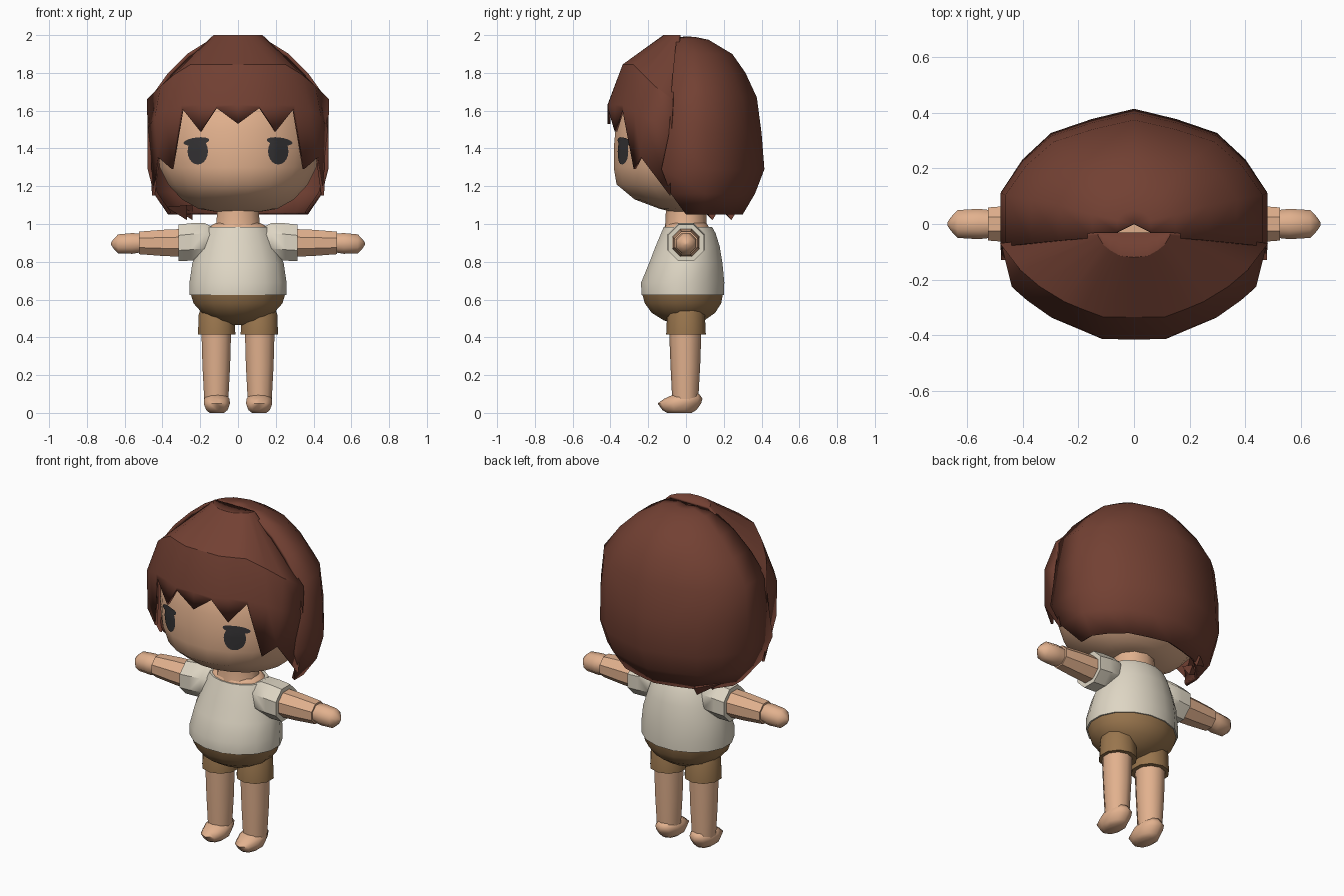
import bpy, bmesh, math
from mathutils import Vector
from mathutils.bvhtree import BVHTree

if "Cube" in bpy.data.objects:
    bpy.data.objects.remove(bpy.data.objects["Cube"])


def material(name, rgb):
    m = bpy.data.materials.new(name)
    m.diffuse_color = (*rgb, 1)
    m.use_nodes = True
    m.node_tree.nodes["Principled BSDF"].inputs["Base Color"].default_value = m.diffuse_color
    return m


SKIN = material("skin", (0.76, 0.44, 0.27))
HAIR = material("brown hair", (0.17, 0.052, 0.033))
SHIRT = material("cream cloth", (0.73, 0.67, 0.55))
SHORTS = material("tan cloth", (0.32, 0.18, 0.075))
EYE = material("eye charcoal", (0.035, 0.033, 0.035))


def finish(bm, name, mat, mirror=False, thick=0, angle=40):
    """Turn a bmesh into a smooth-shaded object."""
    bmesh.ops.remove_doubles(bm, verts=bm.verts, dist=0.0005)
    bmesh.ops.recalc_face_normals(bm, faces=bm.faces)
    mesh = bpy.data.meshes.new(name)
    bm.to_mesh(mesh)
    bm.free()
    ob = bpy.data.objects.new(name, mesh)
    bpy.context.collection.objects.link(ob)
    mesh.materials.append(mat)
    if mirror:
        ob.modifiers.new("mirror", 'MIRROR').merge_threshold = 0.001
    if thick:
        s = ob.modifiers.new("thickness", 'SOLIDIFY')
        s.thickness, s.offset = thick, -1
    bpy.ops.object.select_all(action='DESELECT')
    ob.select_set(True)
    bpy.context.view_layer.objects.active = ob
    bpy.ops.object.shade_smooth_by_angle(angle=math.radians(angle))
    return ob


def loft(rings, closed=True, caps=True):
    """Skin a list of point rings."""
    bm = bmesh.new()
    vs = [[bm.verts.new(p) for p in r] for r in rings]
    n = len(vs[0])
    for a, b in zip(vs, vs[1:]):
        for i in range(n if closed else n - 1):
            j = (i + 1) % n
            bm.faces.new((a[i], a[j], b[j], b[i]))
    if caps:
        bm.faces.new(vs[0])
        bm.faces.new(vs[-1])
    return bm


def upright(profile, cx=0, n=16):
    """Rings around z from (z, rx, y_front, y_back)."""
    out = []
    for z, rx, yf, yb in profile:
        ring = []
        for i in range(n):
            t = 2 * math.pi * (i + 0.5) / n
            ring.append((cx + rx * math.cos(t),
                         (yf + yb) / 2 + (yb - yf) / 2 * math.sin(t), z))
        out.append(ring)
    return out


def sideways(profile, n=8):
    """Rings around x from (x, z, radius)."""
    return [[(x, r * math.cos(2 * math.pi * (i + 0.5) / n) * 1.04,
              z + r * 1.04 * math.sin(2 * math.pi * (i + 0.5) / n))
             for i in range(n)] for x, z, r in profile]


# Head and neck
head = finish(loft(upright([
    (1.065, .12, -.08, .1), (1.08, .21, -.14, .17), (1.13, .3, -.275, .25),
    (1.21, .375, -.372, .32), (1.3, .42, -.387, .35), (1.4, .43, -.387, .36),
    (1.5, .425, -.378, .35), (1.61, .4, -.35, .33), (1.75, .33, -.26, .27),
    (1.87, .18, -.13, .15)], n=20)), "head", SKIN)
finish(loft(upright([(.95, .14, -.12, .12), (1.0, .12, -.11, .11),
                     (1.1, .115, -.105, .105)], n=10)), "neck", SKIN)

# Eyes: thin patches laid on the face, each with a lash over it
tree = BVHTree.FromObject(head, bpy.context.evaluated_depsgraph_get())


def on_face(x, z, lift):
    hit = tree.ray_cast(Vector((x, -2, z)), Vector((0, 1, 0)))[0]
    return Vector((x, hit.y - lift, z))


def oval(name, cx, cz, rx, rz, lift, tilt=0):
    rings = []
    for k in (0.02, .25, .5, .75, 1):
        ring = []
        for i in range(20):
            t = 2 * math.pi * i / 20
            x, z = rx * k * math.cos(t), rz * k * math.sin(t)
            ring.append(on_face(cx + x, cz + z + tilt * x, lift))
        rings.append(ring)
    bm = loft(rings, caps=False)
    bm.faces.new([v for v in bm.verts][:20])
    return finish(bm, name, EYE, mirror=True)


oval("eyes", .213, 1.385, .054, .07, .005)
oval("eyelashes", .22, 1.437, .068, .021, .007, -.12)

# Back hair: open half shell, front edge to the middle of the back
back = []
for z, w, d, edge in [(1.99, .06, .05, -.03), (1.975, .15, .12, -.05),
                      (1.9, .27, .245, -.06), (1.8, .37, .315, -.07),
                      (1.67, .463, .375, -.08), (1.48, .48, .4, -.09),
                      (1.29, .478, .415, -.13), (1.16, .445, .365, -.08),
                      (1.05, .37, .3, .0)]:
    back.append([(w, edge, z), (w * 1.0, d * .28, z), (w * .84, d * .56, z),
                 (w * .625, d * .79, z), (w * .32, d * .91, z), (0, d, z)])
back.insert(0, [(0, 0, 1.993)] * 6)
finish(loft(back, closed=False, caps=False), "back_hair", HAIR, True, .02, 50)

# Fringe: crown arc, brow fold, widest line, then the zigzag edge
crown = [(0, -.12), (.05, -.115), (.085, -.095), (.11, -.075),
         (.125, -.05), (.13, -.04), (.13, -.03)]
fold = [(0, -.335, 1.845), (.11, -.335, 1.845), (.19, -.305, 1.845),
        (.25, -.28, 1.845), (.34, -.225, 1.79), (.41, -.165, 1.73),
        (.483, -.07, 1.66)]
wide = [(0, -.416, 1.63), (.11, -.414, 1.63), (.2, -.375, 1.63),
        (.3, -.335, 1.63), (.385, -.275, 1.6), (.44, -.225, 1.57),
        (.478, -.075, 1.5)]
tips = [(0, -.416, 1.53), (.115, -.414, 1.615), (.2, -.378, 1.49),
        (.295, -.338, 1.61), (.35, -.277, 1.29), (.425, -.24, 1.355),
        (.455, -.085, 1.15)]
finish(loft([[(x, -.03, 2) for x, y in crown],
             [(x, y, 2) for x, y in crown], fold, wide, tips],
            closed=False, caps=False), "fringe", HAIR, True, .015, 30)

# Small flicked tufts under the hair on one side
bm = bmesh.new()
for x, y, tx, ty in [(-.33, .12, -.27, .14), (-.3, .22, -.24, .24)]:
    base = [bm.verts.new(p) for p in ((x - .05, y - .05, 1.09),
                                      (x + .06, y + .05, 1.07),
                                      (x + .06, y - .04, 1.1))]
    tip = bm.verts.new((tx, ty, 1.02))
    bm.faces.new(base)
    for i in range(3):
        bm.faces.new((base[i], base[(i + 1) % 3], tip))
finish(bm, "hair_tufts", HAIR)

# Shirt, with a skin yoke at the neckline
finish(loft(upright([
    (.625, .262, -.24, .205), (.69, .262, -.242, .207), (.79, .247, -.2, .197),
    (.88, .215, -.165, .182), (.95, .19, -.135, .16),
    (.985, .17, -.12, .14)])), "shirt", SHIRT)
finish(loft(upright([(.97, .16, -.115, .125), (.99, .15, -.11, .12),
                     (1.005, .12, -.1, .11)])), "neckline", SKIN)

# Sleeves, arms and hands
finish(loft(sideways([(.13, .915, .07), (.18, .91, .1), (.25, .905, .103),
                      (.315, .9, .1)])), "sleeves", SHIRT, True)
finish(loft(sideways([(.28, .9, .077), (.4, .9, .072), (.525, .9, .062)])),
       "arms", SKIN, True)
finish(loft(sideways([(.5, .9, .05), (.56, .897, .057), (.635, .895, .052),
                      (.66, .895, .025), (.672, .895, .006)])),
       "hands", SKIN, True, 0, 60)

# Shorts: rounded seat and two legs
finish(loft(upright([
    (.63, .255, -.236, .2), (.58, .24, -.222, .19), (.53, .195, -.185, .158),
    (.49, .13, -.12, .1), (.465, .05, -.05, .04)])), "shorts_seat", SHORTS)
finish(loft(upright([(.56, .085, -.085, .085), (.52, .1, -.1, .1),
                     (.415, .104, -.105, .105)], .113, 10)),
       "shorts_legs", SHORTS, True)

# Legs and feet
finish(loft(upright([(.45, .083, -.09, .082), (.25, .077, -.082, .075),
                     (.07, .067, -.073, .065)], .115, 10)),
       "legs", SKIN, True)
finish(loft(upright([(0, .04, -.1, .03), (.015, .06, -.125, .055),
                     (.05, .073, -.15, .08), (.075, .07, -.115, .087),
                     (.1, .05, -.06, .07)], .112, 10)),
       "feet", SKIN, True, 0, 60)
